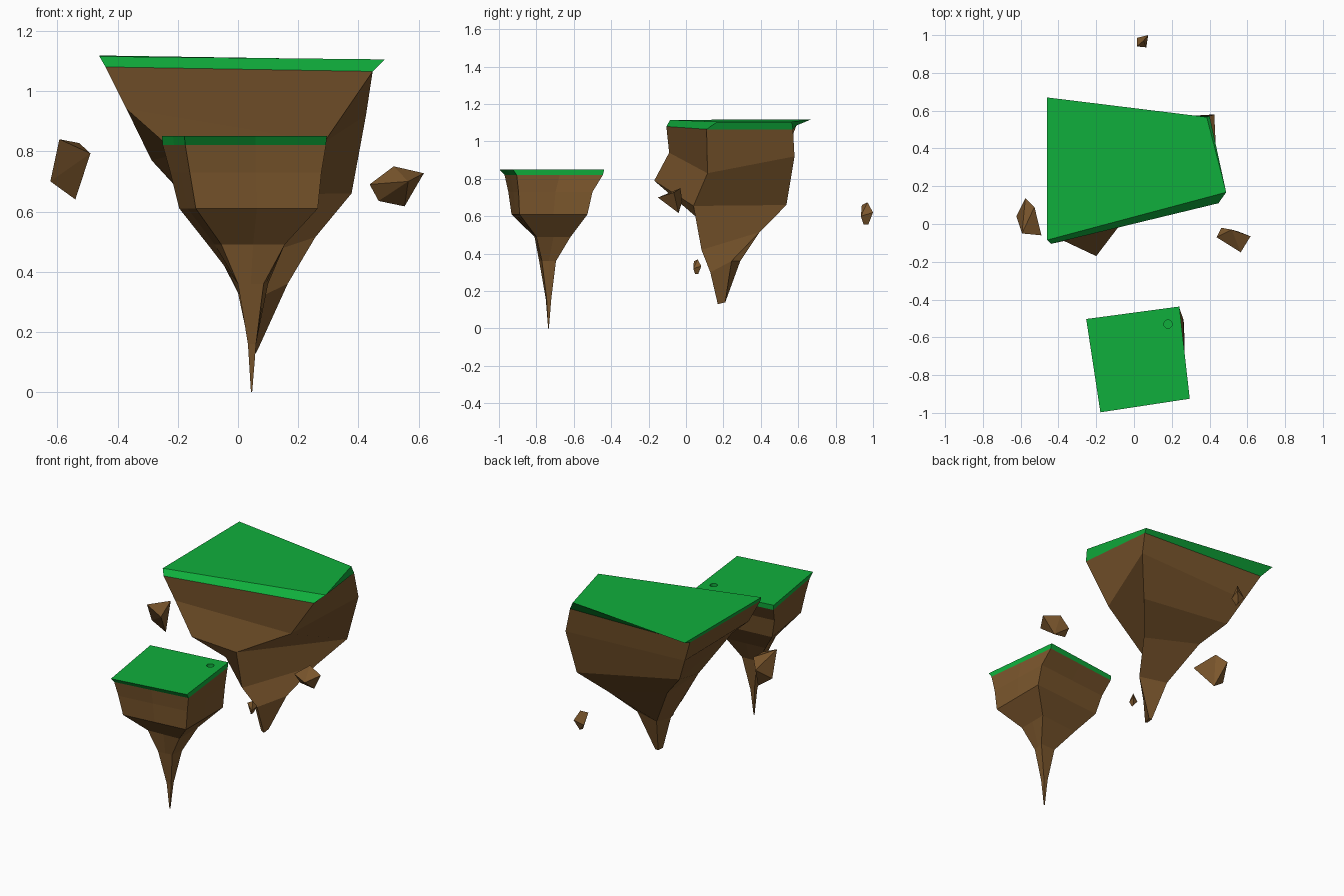
import bpy, bmesh
from mathutils import Vector

if "Cube" in bpy.data.objects:
    bpy.data.objects.remove(bpy.data.objects["Cube"])


def material(name, rgb):
    m = bpy.data.materials.new(name)
    m.diffuse_color = (*rgb, 1)
    m.use_nodes = True
    m.node_tree.nodes["Principled BSDF"].inputs["Base Color"].default_value = m.diffuse_color
    return m


GRASS = material("grass_green", (0.005, 0.43, 0.045))
EARTH = material("earth_brown", (0.2, 0.095, 0.026))


def finish(name, bm, mat):
    bmesh.ops.recalc_face_normals(bm, faces=bm.faces)
    me = bpy.data.meshes.new(name)
    bm.to_mesh(me)
    bm.free()
    ob = bpy.data.objects.new(name, me)
    bpy.context.collection.objects.link(ob)
    if mat:
        me.materials.append(mat)
    return ob


def loft(name, rings, mat):
    """Skin a stack of rings and cap both ends."""
    bm = bmesh.new()
    loops = [[bm.verts.new(p) for p in ring] for ring in rings]
    n = len(loops[0])
    for a, b in zip(loops, loops[1:]):
        for i in range(n):
            j = (i + 1) % n
            bm.faces.new((a[i], a[j], b[j], b[i]))
    bm.faces.new(loops[0])
    bm.faces.new(loops[-1])
    return finish(name, bm, mat)


def rock(name, points, mat=EARTH):
    bm = bmesh.new()
    for p in points:
        bm.verts.new(p)
    res = bmesh.ops.convex_hull(bm, input=bm.verts)
    bmesh.ops.delete(bm, geom=[v for v in bm.verts if not v.link_faces], context='VERTS')
    return finish(name, bm, mat)


def with_mids(z, corners):
    """Ring of corners plus the midpoint of each side."""
    ring = []
    for i, c in enumerate(corners):
        d = corners[(i + 1) % len(corners)]
        ring += [(c[0], c[1], z), ((c[0] + d[0]) / 2, (c[1] + d[1]) / 2, z)]
    return ring


# Large island: corners go front left, front right, back right, back left
big_top = [(-.46, -.085, 1.115), (.488, .168, 1.105), (.385, .566, 1.105), (-.46, .67, 1.118)]
big_rim = [(-.44, -.105, 1.08), (.447, .11, 1.065), (.40, .572, 1.065), (-.44, .59, 1.085)]
loft("large_island_grass", [big_top, big_rim], GRASS)
loft("large_island_earth", [
    big_rim,
    [(-.37, -.09, .94), (.286, .115, .83), (.425, .58, .92), (-.365, .533, .93)],
    [(-.20, -.17, .79), (-.04, .04, .655), (.377, .537, .66), (-.287, .474, .77)],
    [(-.12, .05, .60), (-.03, .083, .42), (.257, .393, .515), (-.149, .398, .62)],
    [(0, .15, .33), (.04, .13, .30), (.165, .243, .36), (0, .29, .36)],
    [(.04, .17, .14), (.06, .17, .13), (.065, .21, .14), (.045, .21, .14)],
], EARTH)

# Small island
small_rim = with_mids(.82, [(-.175, -.97), (.292, -.905), (.24, -.445), (-.25, -.503)])
small_top = with_mids(.85, [(-.178, -.997), (.295, -.925), (.24, -.437), (-.253, -.503)])
small_grass = loft("small_island_grass", [small_top, small_rim], GRASS)
loft("small_island_earth", [
    small_rim,
    with_mids(.73, [(-.16, -.95), (.277, -.895), (.26, -.50), (-.225, -.55)]),
    with_mids(.61, [(-.14, -.933), (.265, -.89), (.265, -.527), (-.195, -.57)]),
    with_mids(.49, [(-.055, -.81), (.155, -.80), (.155, -.617), (-.10, -.64)]),
    with_mids(.36, [(0, -.785), (.085, -.77), (.10, -.695), (0, -.70)]),
    with_mids(.16, [(.033, -.75), (.06, -.745), (.06, -.72), (.033, -.72)]),
    with_mids(0, [(.043, -.737), (.047, -.737), (.047, -.733), (.043, -.733)]),
], EARTH)

# Round hole in the small lawn
bpy.ops.mesh.primitive_cylinder_add(vertices=16, radius=.022, depth=.05, location=(.18, -.53, .852))
cutter = bpy.context.object
cutter.name = "hole_cutter"
cutter.data.materials.append(GRASS)
cutter.hide_render = True
cutter.display_type = 'WIRE'
mod = small_grass.modifiers.new("hole", 'BOOLEAN')
mod.operation = 'DIFFERENCE'
mod.solver = 'EXACT'
mod.object = cutter
bpy.context.view_layer.objects.active = small_grass
bpy.ops.object.modifier_apply(modifier="hole")
bpy.data.objects.remove(cutter)

# Floating rocks
rock("left_rock", [(-.593, -.05, .84), (-.575, .137, .775), (-.527, .09, .827), (-.49, -.06, .793),
                   (-.54, .06, .64), (-.623, .04, .70)])
rock("right_rock", [(.437, -.07, .69), (.517, -.03, .75), (.463, -.02, .68), (.617, -.065, .727),
                    (.565, -.15, .70), (.553, -.04, .617), (.467, -.05, .635)])
pebble = [(.015, .94, .66), (.05, .97, .675), (.075, 1.0, .62), (.015, .985, .60),
          (.065, .935, .60), (.045, .95, .555), (.05, .975, .557)]
rock("back_rock", pebble)
centre = Vector((.045, .967, .615))
rock("lower_rock", [(Vector(p) - centre) * .66 + Vector((.055, .06, .33)) for p in pebble])
